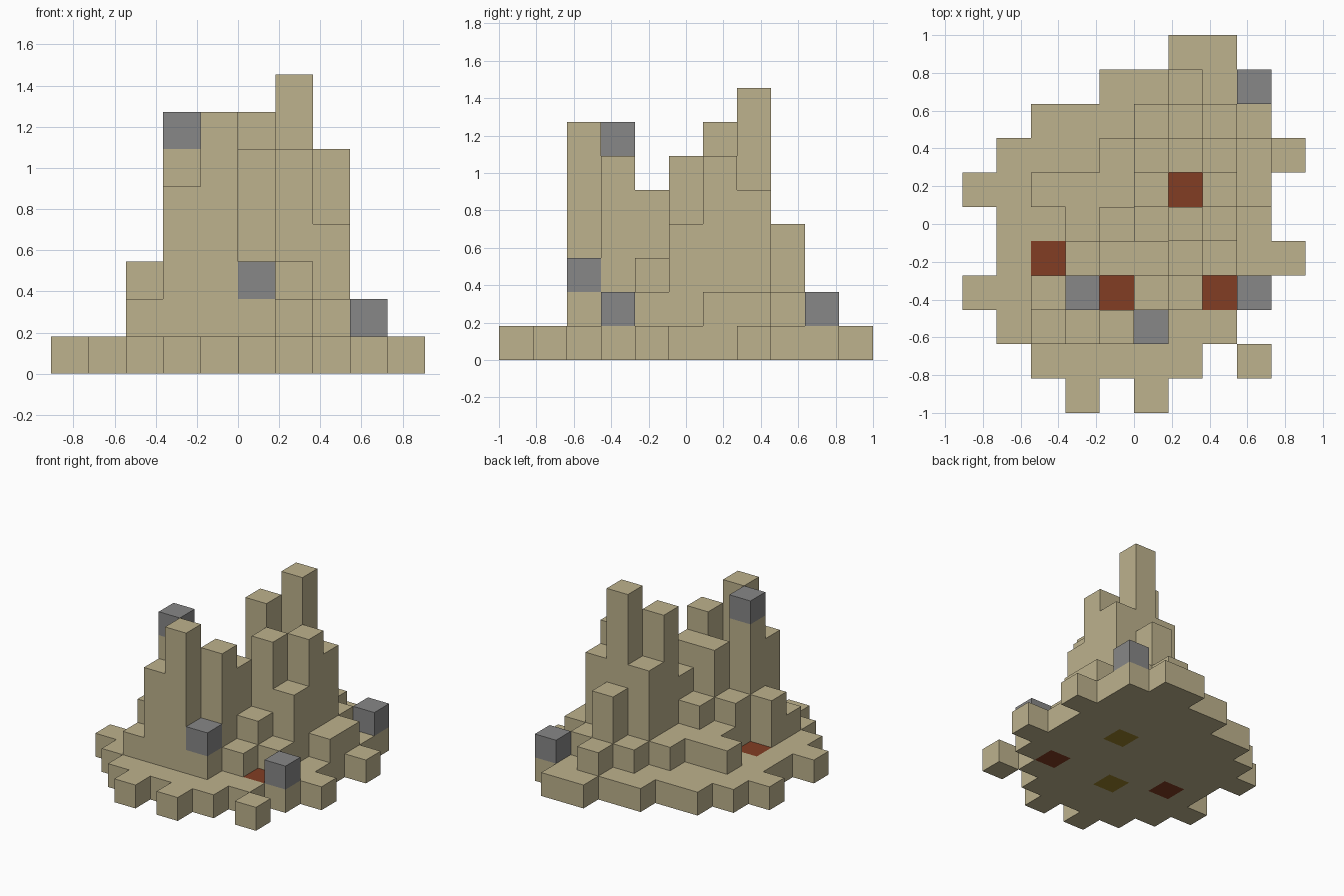
import bpy
import bmesh
from mathutils import Vector

cube = bpy.data.objects.get("Cube")
if cube:
    bpy.data.objects.remove(cube, do_unlink=True)

U = 2 / 11                          # edge of one block
ORIGIN = Vector((-5 * U, -1, 0))    # corner of block (0, 0, 0)


def make_material(name, color):
    mat = bpy.data.materials.new(name)
    mat.use_nodes = True
    mat.diffuse_color = (*color, 1)
    bsdf = next(n for n in mat.node_tree.nodes if n.type == 'BSDF_PRINCIPLED')
    bsdf.inputs["Base Color"].default_value = (*color, 1)
    return mat


SAND = make_material("sand", (0.51, 0.445, 0.266))
STONE = make_material("grey stone", (0.245, 0.245, 0.245))
RED = make_material("rust red", (0.223, 0.048, 0.017))
YELLOW = make_material("dark yellow", (0.32, 0.22, 0.025))

# Every block position maps to the part that owns it
blocks = {}
materials = {}


def fill(part, mat, i, j, bottom, top):
    """Stack blocks of one part from level bottom up to level top."""
    materials[part] = mat
    for k in range(bottom, top):
        blocks[i, j, k] = part


def columns(part, cells):
    for i, j, top in cells:
        fill(part, SAND, i, j, 1, top)


# Ground slab: rows from front to back, as (first, last) column spans
ground_rows = [
    [(3, 3), (5, 5)], [(2, 6), (8, 8)], [(1, 7)], [(0, 8)], [(1, 9)], [(1, 8)],
    [(0, 8)], [(1, 9)], [(2, 8)], [(4, 8)], [(6, 7)],
]
for j, spans in enumerate(ground_rows):
    for first, last in spans:
        for i in range(first, last + 1):
            fill("ground", SAND, i, j, 0, 1)

# Stepped walls around the two keeps
columns("front_keep", [(4, 2, 7), (3, 2, 5), (3, 3, 6), (5, 3, 6),
                       (4, 4, 5), (5, 4, 5), (5, 2, 2)])
columns("rear_keep", [(6, 7, 8), (5, 6, 7), (7, 6, 6), (6, 5, 6),
                      (7, 7, 5), (5, 7, 5), (7, 5, 4), (5, 5, 4), (6, 8, 4)])
columns("buttresses", [(2, 3, 3), (2, 2, 2), (3, 4, 3), (4, 5, 3),
                       (6, 4, 3), (6, 3, 2), (7, 4, 2)])
columns("terrace", [(i, j, 2) for i, j in (
    (2, 6), (3, 6), (4, 6), (3, 5), (4, 7), (5, 8), (7, 8), (6, 9), (8, 6), (8, 7))])

# Grey cap stones
for part, i, j, level in (("tower_cap", 3, 3, 6), ("front_cap", 5, 2, 2),
                          ("side_cap", 8, 3, 1), ("rear_cap", 8, 9, 1)):
    fill(part, STONE, i, j, level, level + 1)

# Red floor blocks in the open, and red over yellow inside the keeps
for i, j in ((2, 4), (7, 3)):
    fill("red_floor", RED, i, j, 0, 1)
for i, j in ((4, 3), (6, 6)):
    fill("shaft_base", YELLOW, i, j, 0, 1)
    fill("shaft_fill", RED, i, j, 1, 2)


def build(part):
    """Make one object from the outer faces of a part's blocks."""
    bm = bmesh.new()
    for cell, owner in blocks.items():
        if owner != part:
            continue
        for axis in range(3):
            for sign in (-1, 1):
                n = Vector((0, 0, 0))
                n[axis] = sign
                if tuple(int(c + d) for c, d in zip(cell, n)) in blocks:
                    continue
                a = Vector((0, 0, 0))
                a[(axis + 1) % 3] = 1
                b = n.cross(a)
                mid = Vector(cell) + Vector((0.5, 0.5, 0.5)) + n / 2
                corners = [mid + (s * a + t * b) / 2
                           for s, t in ((-1, -1), (1, -1), (1, 1), (-1, 1))]
                bm.faces.new([bm.verts.new(ORIGIN + c * U) for c in corners])
    bmesh.ops.remove_doubles(bm, verts=bm.verts, dist=U / 100)
    mesh = bpy.data.meshes.new(part)
    bm.to_mesh(mesh)
    bm.free()
    mesh.materials.append(materials[part])
    bpy.context.scene.collection.objects.link(bpy.data.objects.new(part, mesh))


for part in materials:
    build(part)
